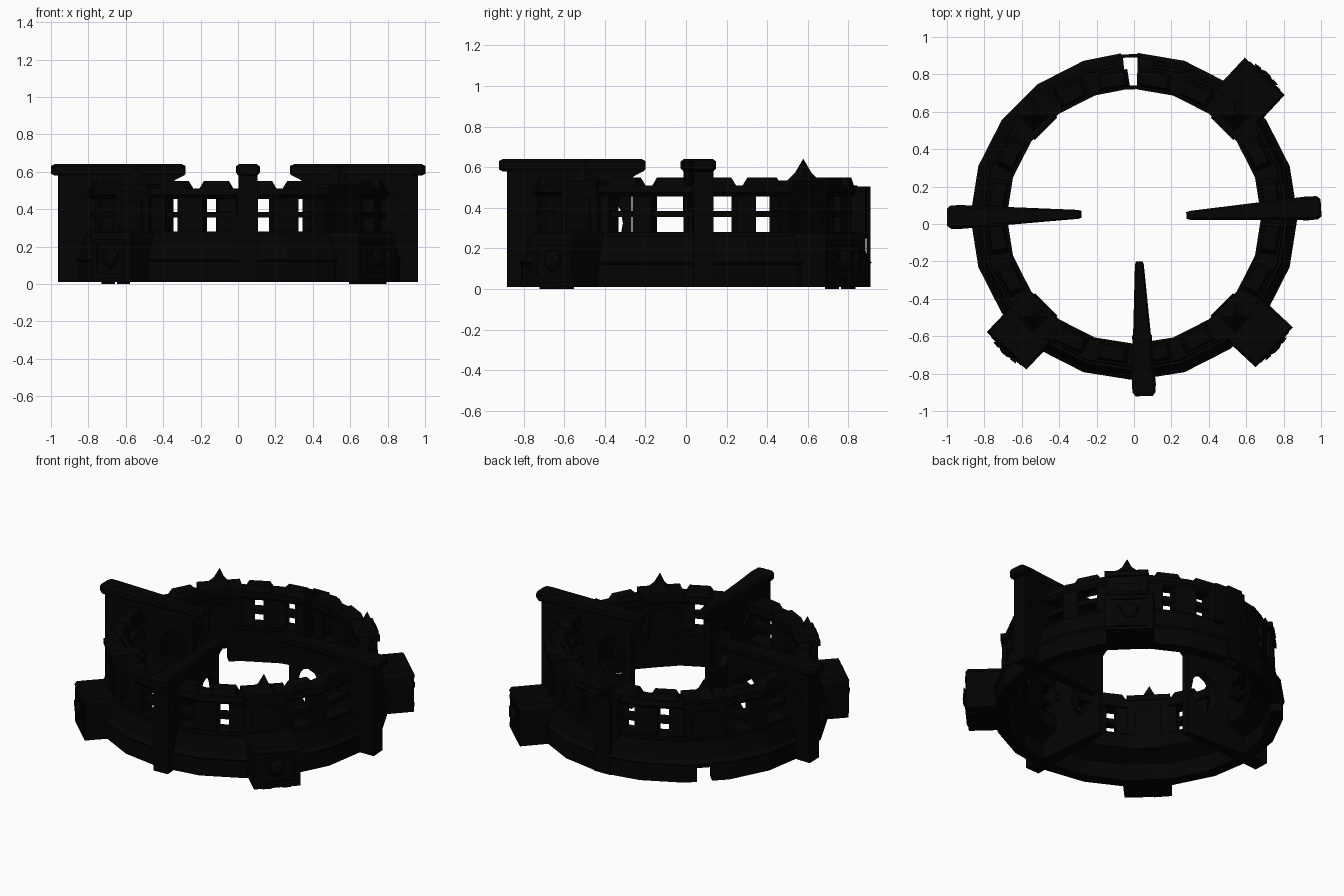
import bpy, bmesh
from math import radians, cos, sin
from mathutils import Vector

if "Cube" in bpy.data.objects:
    bpy.data.objects.remove(bpy.data.objects["Cube"])

CY = 0.04  # ring centre in y
mat = bpy.data.materials.new("dark_stone")
mat.diffuse_color = (0.001, 0.001, 0.001, 1)
mat.use_nodes = True
mat.node_tree.nodes["Principled BSDF"].inputs["Base Color"].default_value = mat.diffuse_color


def loft(name, sections):
    """Skin a row of matching closed sections and cap both ends."""
    bm = bmesh.new()
    rows = [[bm.verts.new(p) for p in s] for s in sections]
    n = len(rows[0])
    for a, b in zip(rows, rows[1:]):
        for i in range(n):
            j = (i + 1) % n
            bm.faces.new((a[i], a[j], b[j], b[i]))
    bm.faces.new(rows[0])
    bm.faces.new(rows[-1])
    bmesh.ops.recalc_face_normals(bm, faces=bm.faces)
    me = bpy.data.meshes.new(name)
    bm.to_mesh(me)
    bm.free()
    me.materials.append(mat)
    ob = bpy.data.objects.new(name, me)
    bpy.context.collection.objects.link(ob)
    return ob


def cut(target, cutter):
    cutter.hide_render = cutter.hide_viewport = True
    mod = target.modifiers.new("opening", 'BOOLEAN')
    mod.object = cutter
    mod.solver = 'EXACT'


ANGLES = [94.6] + [90 + 18 * k for k in range(1, 20)] + [448.7]


def polar(ang, r, t, z):
    c, s = cos(radians(ang)), sin(radians(ang))
    return (r * c - t * s, CY + r * s + t * c, z)


def ring(name, profile):
    """Sweep an (r, z) profile round the 20-sided ring, open at the back."""
    return loft(name, [[polar(a, r, 0, z) for r, z in profile] for a in ANGLES])


def rail(name, r0, r1, z0, z1):
    ring(name, [(r0, z0), (r1, z0), (r1, z1), (r0, z1)])


def block(name, ang, r0, r1, w, z0, z1, dr=0, dw=0):
    """Box facing outward at an angle; dr and dw shrink its top."""
    def sec(z, a, b, h):
        return [polar(ang, a, -h, z), polar(ang, b, -h, z),
                polar(ang, b, h, z), polar(ang, a, h, z)]
    return loft(name, [sec(z0, r0, r1, w / 2), sec(z1, r0 + dr, r1 - dr, w / 2 - dw)])


# ring wall: thin skirt with moulding, carrying an inner walkway
base = ring("ring_base", [(.865, .01), (.865, .12), (.875, .13), (.855, .15), (.825, .26),
                          (.68, .26), (.68, .17), (.79, .12), (.79, .01)])
# low drain opening on the side that has no block
cut(base, block("drain_cutter", 134, .7, .95, .09, -.1, .10))

# gallery rails
rail("window_sill", .70, .81, .255, .28)
rail("middle_rail", .725, .79, .355, .385)
ring("top_rail", [(.70, .46), (.79, .455), (.81, .475), (.805, .51), (.69, .51), (.69, .48)])

# posts and battlements
for q in range(4):
    ends = q % 2  # front and back sides are q + 1 boundaries
    for o in (19, 71):
        a = q * 90 + o
        broad = abs(sin(radians(a))) > .8
        block("gallery_post", a, .71, .79, .14 if broad else .10, .27, .47)
    for o in (34, 57):
        a = q * 90 + (o if q % 2 == 0 else 90 - o)
        block("gallery_post", a, .71, .79, .10 if o == 57 else .06, .27, .47)
    for o in (9, 27, 63, 81):
        block("battlement", q * 90 + o, .69, .785, .175, .505, .55, .012, .025)

# gap at the back: end posts, closed by thin outer and inner plates
block("gap_end_post", 85.5, .71, .85, .08, .25, .505)
block("gap_end_post", 96, .71, .85, .06, .25, .505)
block("gap_outer_plate", 91.7, .85, .868, .11, .01, .505)
block("gap_inner_plate", 91.7, .68, .70, .10, .17, .26)

# panelled piers with spires on the diagonals
for a in (45, 135, 225, 315):
    block("pier", a, .69, .80, .25, .2, .52)
    block("pier_inner_panel", a, .665, .71, .17, .16, .44, .008, .01)
    block("pier_outer_panel", a, .78, .815, .17, .28, .45, .006, .01)
    block("pier_cornice", a, .675, .815, .26, .50, .535)
    block("spire_foot", a, .70, .82, .12, .53, .57, .03, .03)
    block("spire", a, .728, .792, .064, .565, .64, .031, .031)

# blocks projecting from the ring, each with a carved mask
for a in (47, 226.5, 317):
    R = 1.02 if a != 226.5 else .985
    block("corner_block", a, .78, R, .285, .01, .255)
    block("block_lid", a, .78, R + .005, .292, .25, .275, .012, .012)
    for s in (-1, 1):
        block("frame_upright", a + s * 6.4, R - .03, R + .012, .03, .03, .24)
    for z in (.03, .215):
        block("frame_bar", a, R - .02, R + .01, .22, z, z + .025)
    bpy.ops.mesh.primitive_ico_sphere_add(subdivisions=2, radius=1,
                                          location=polar(a, R, 0, .14))
    m = bpy.context.object
    m.name = "carved_mask"
    m.scale = (.03, .055, .055)
    m.rotation_euler.z = radians(a)
    m.data.materials.append(mat)
    for s in (-1, 1):
        p = [polar(a, R + x, s * t, z) for x, t, z in
             ((-.01, .03, .13), (.025, .045, .12), (-.01, .05, .16))]
        tip = Vector(polar(a, R + .02, s * .085, .18))
        loft("mask_horn", [p, [tip.lerp(Vector(v), .05) for v in p]])
        block("block_foot", a + s * 3.4, R - .06, R - .01, .05, 0, .02)


def fin(p_in, p_out):
    """Radial wedge wall with an overhanging coping, thin end inward."""
    p, q = Vector(p_in), Vector(p_out)
    d = (q - p).normalized()
    n = Vector((-d.y, d.x))
    L = (q - p).length

    def at(t, w, z):
        v = p + d * t + n * w
        return (v.x, v.y, z)

    wall = loft("fin_wall", [[at(t, -w, .01), at(t, w, .01), at(t, w, .59), at(t, -w, .59)]
                             for t, w in ((.07, .018), (L - .04, .05))])
    # round opening near the inner end
    cut(wall, loft("fin_opening_cutter", [
        [at(.205 + .095 * cos(radians(g)), w, .325 + .135 * sin(radians(g)))
         for g in range(0, 360, 30)] for w in (-.1, .1)]))
    # coping with chamfered edges and ends
    shape = [(-.8, .58), (.8, .58), (1, .595), (1, .628), (.75, .64),
             (-.75, .64), (-1, .628), (-1, .595)]
    loft("fin_coping", [[at(t, w * k, .61 + (z - .61) * f) for k, z in shape]
                        for t, w, f in ((0, .018, .7), (.02, .024, 1),
                                        (L - .07, .064, 1), (L - .02, .062, 1), (L, .046, .7))])
    # bracket below the inner overhang
    loft("fin_bracket", [[at(.0, w, .585), at(.09, w, .585), at(.09, w, .53), at(.05, w, .56)]
                         for w in (-.017, .017)])
    # arched ribs on both sides of the wall
    for s in (-1, 1):
        secs = []
        for i in range(9):
            g = radians(180 * i / 8)
            secs.append([at(L - .2 + r * cos(g), s * w, .36 + r * sin(g))
                         for r, w in ((.10, .03), (.10, .053), (.125, .053), (.125, .03))])
        loft("fin_arch_rib", secs)


fin((.28, .045), (1, .088))
fin((-.28, .052), (-1, .036))
fin((.028, -.20), (.055, -.92))
